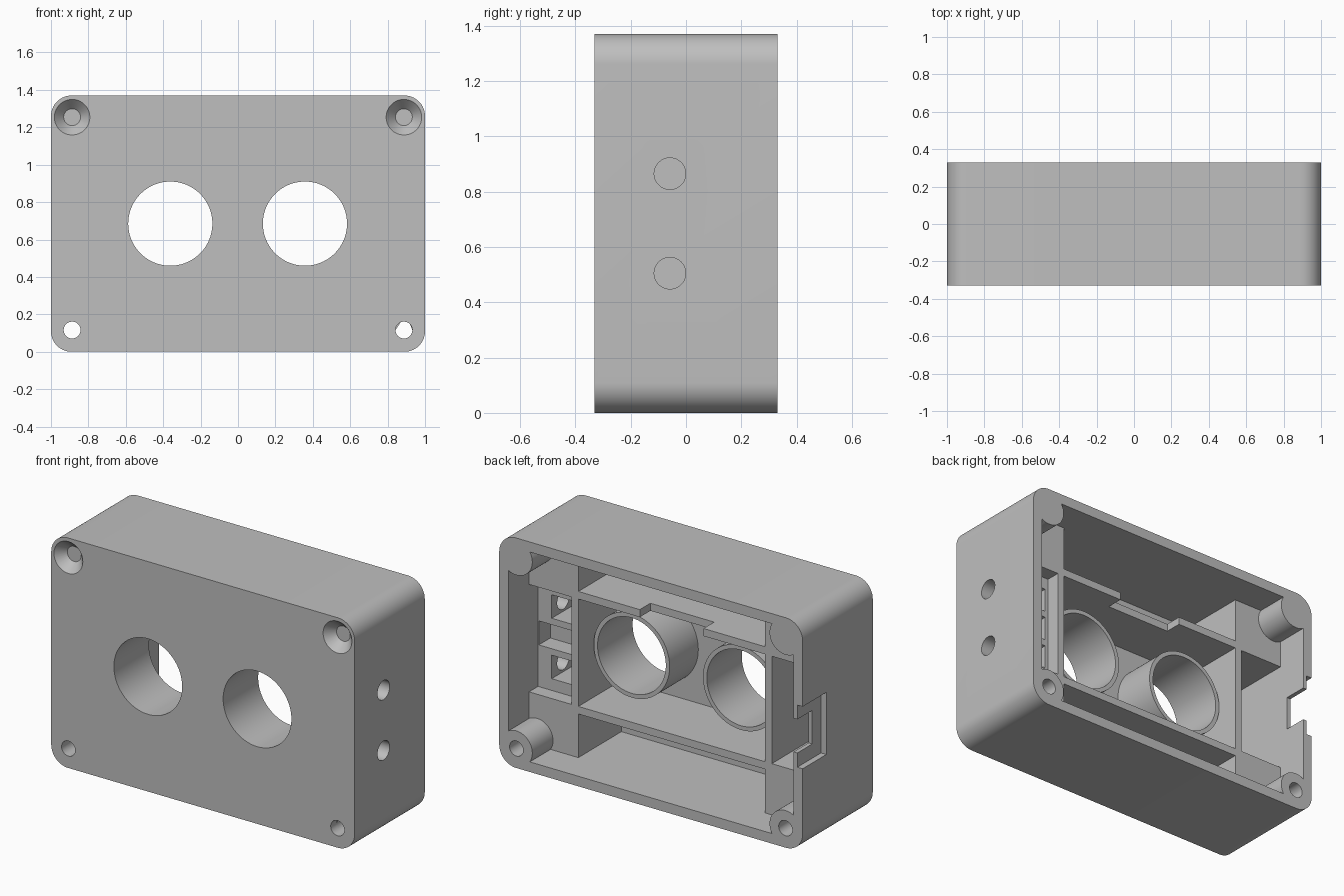
import bpy, bmesh, math
from mathutils import Matrix, Vector

if "Cube" in bpy.data.objects:
    bpy.data.objects.remove(bpy.data.objects["Cube"], do_unlink=True)

W, D, H = 1.0, 0.33, 1.37       # half width, half depth, height
MID = H / 2
WALL = 0.06
FLOOR = -D + WALL               # inner side of the front panel
RIM = 0.135                     # level of ribs and screw posts

grey = bpy.data.materials.new("light_grey")
grey.use_nodes = True
grey.diffuse_color = (0.52, 0.52, 0.52, 1)
grey.node_tree.nodes["Principled BSDF"].inputs["Base Color"].default_value = (0.52, 0.52, 0.52, 1)


def to_object(bm, name):
    bmesh.ops.recalc_face_normals(bm, faces=bm.faces)
    mesh = bpy.data.meshes.new(name)
    bm.to_mesh(mesh)
    bm.free()
    mesh.materials.append(grey)
    obj = bpy.data.objects.new(name, mesh)
    bpy.context.collection.objects.link(obj)
    return obj


def box(name, x, y, z):
    bm = bmesh.new()
    bmesh.ops.create_cube(bm, size=1)
    for v in bm.verts:
        v.co = Vector([(a + b) / 2 + c * (b - a) for (a, b), c in zip((x, y, z), v.co)])
    return to_object(bm, name)


def cylinder(name, start, end, r1, r2=None, sides=64):
    a, b = Vector(start), Vector(end)
    bm = bmesh.new()
    bmesh.ops.create_cone(bm, cap_ends=True, segments=sides, radius1=r1,
                          radius2=r1 if r2 is None else r2, depth=(b - a).length)
    turn = (b - a).to_track_quat('Z', 'Y').to_matrix().to_4x4()
    bm.transform(Matrix.Translation((a + b) / 2) @ turn)
    return to_object(bm, name)


def rounded_prism(name, hw, hh, radius, y0, y1, steps=14):
    bm = bmesh.new()
    ring = []
    for q, (sx, sz) in enumerate(((1, 1), (-1, 1), (-1, -1), (1, -1))):
        for i in range(steps + 1):
            t = (q + i / steps) * math.pi / 2
            ring.append(bm.verts.new((sx * (hw - radius) + radius * math.cos(t), y0,
                                      MID + sz * (hh - radius) + radius * math.sin(t))))
    face = bm.faces.new(ring)
    out = bmesh.ops.extrude_face_region(bm, geom=[face])
    for v in out["geom"]:
        if isinstance(v, bmesh.types.BMVert):
            v.co.y = y1
    return to_object(bm, name)


def combine(target, tool, operation):
    mod = target.modifiers.new("bool", 'BOOLEAN')
    mod.operation, mod.solver, mod.object = operation, 'EXACT', tool
    bpy.context.view_layer.update()
    with bpy.context.temp_override(object=target, active_object=target):
        bpy.ops.object.modifier_apply(modifier=mod.name)
    bpy.data.objects.remove(tool, do_unlink=True)


# Open-backed case
case = rounded_prism("case", W, MID, 0.11, -D, D)
combine(case, rounded_prism("cavity", W - WALL, MID - WALL, 0.05, FLOOR, D + 0.1), 'DIFFERENCE')

corners = [(sx, sz) for sx in (-1, 1) for sz in (-1, 1)]
base = FLOOR - 0.02
tubes = (-0.362, 0.358)
solids, cuts = [], []


def span(s, a, b, mid=0.0):
    return tuple(sorted((mid + s * a, mid + s * b)))


# Screw posts, corner bosses and their holes
for sx, sz in corners:
    solids.append(box("post", span(sx, 0.615, 0.96), (base, RIM), span(sz, 0.32, 0.645, MID)))
    x, z = sx * 0.887, MID + sz * 0.569
    solids.append(cylinder("boss", (x, base, z), (x, D, z), 0.105))
    cuts.append(cylinder("bolt_hole", (x, -1, z), (x, 1, z), 0.045))
    cuts.append(cylinder("countersink", (x, -D - 0.01, z), (x, -D + 0.055, z), 0.104, 0.045))
    x, z = sx * 0.71, MID + sz * 0.452
    cuts.append(cylinder("pilot_hole", (x, RIM - 0.15, z), (x, RIM + 0.1, z), 0.03, sides=32))

# Rib frame around the tubes, with a notch in the upper rib
for s in (-1, 1):
    solids.append(box("long_rib", (-0.64, 0.64), (base, RIM), span(s, 0.32, 0.365, MID)))
    solids.append(box("short_rib", span(s, 0.615, 0.66), (base, RIM), (MID - 0.34, MID + 0.34)))
cuts.append(box("rib_notch", (-0.21, 0.21), (0.035, 0.25), (MID + 0.28, MID + 0.4)))

# Two large tubes open through the front
for x in tubes:
    solids.append(cylinder("tube", (x, base, MID), (x, 0, MID), 0.25, sides=96))
    cuts.append(cylinder("tube_bore", (x, -1, MID), (x, 0.1, MID), 0.225, sides=96))

# Side bracket with two pockets, a central trough and three side holes
side_y = -0.058
solids.append(box("bracket", (0.64, 0.96), (base, 0.05), (MID - 0.33, MID + 0.33)))
for s in (-1, 1):
    z = MID + s * 0.18
    cuts.append(box("pocket", (0.68, 0.85), (-0.14, 0.2), (z - 0.07, z + 0.07)))
    cuts.append(cylinder("small_side_hole", (0.75, side_y, z), (1.1, side_y, z), 0.057))
cuts.append(cylinder("large_side_hole", (0.68, side_y, MID), (1.1, side_y, MID), 0.072))
cuts.append(box("trough", (0.68, 0.935), (side_y, 0.2), (MID - 0.0715, MID + 0.0715)))

# Stepped connector notch in the opposite wall
cuts.append(box("notch_recess", (-1.1, -0.965), (0.107, 0.5), (MID - 0.185, MID + 0.185)))
cuts.append(box("notch_opening", (-1.1, -0.9), (0.19, 0.5), (MID - 0.1, MID + 0.1)))

for part in solids:
    combine(case, part, 'UNION')
for part in cuts:
    combine(case, part, 'DIFFERENCE')

# Smooth round walls, crisp edges
for o in bpy.context.selected_objects:
    o.select_set(False)
case.select_set(True)
bpy.context.view_layer.objects.active = case
bpy.ops.object.shade_smooth_by_angle(angle=math.radians(25))
